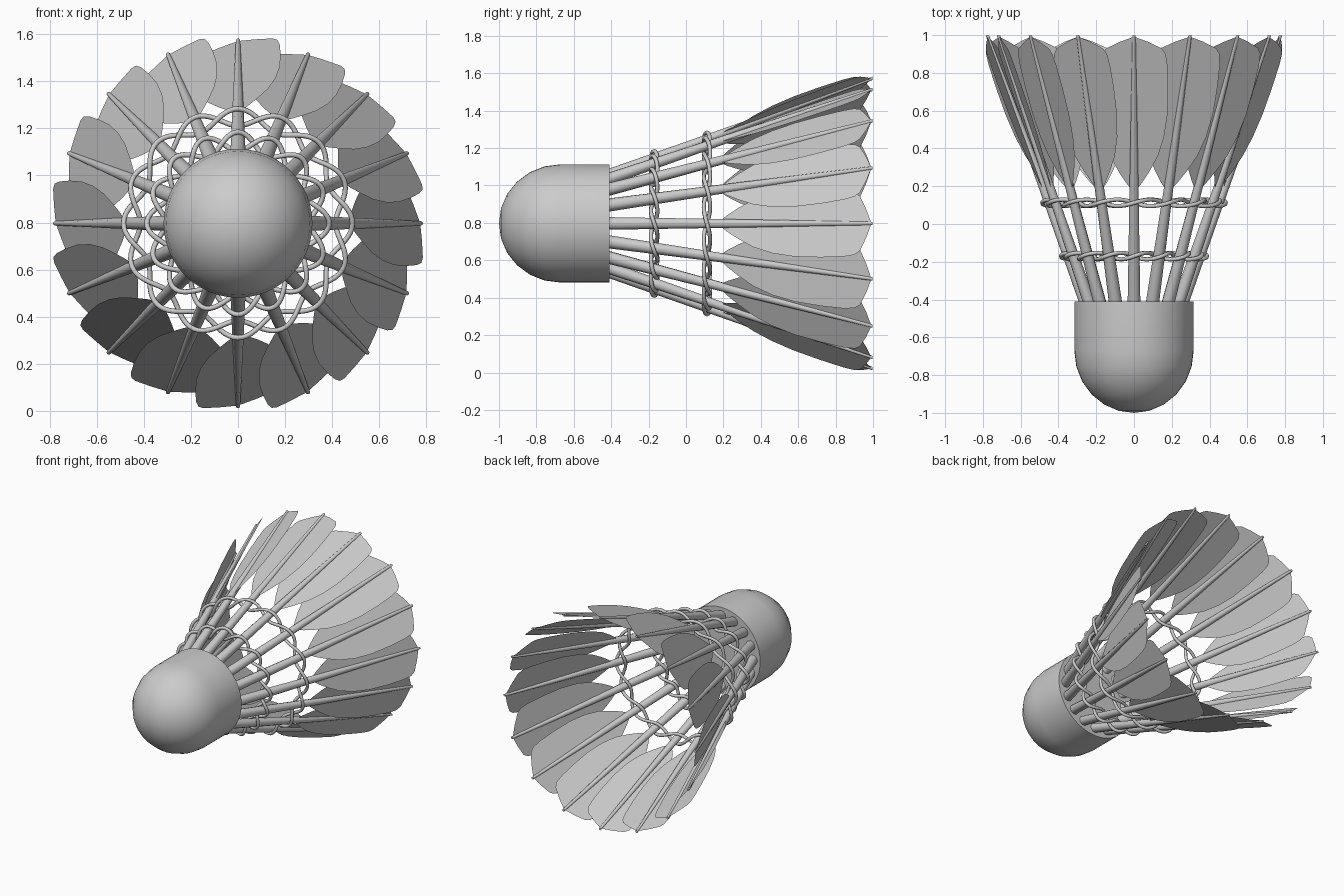
import bpy, bmesh
from math import sin, cos, pi, radians

if "Cube" in bpy.data.objects:
    bpy.data.objects.remove(bpy.data.objects["Cube"])

N = 16            # feathers around the skirt
ZC = 0.797        # height of the central axis
TWIST = radians(13)


def point(a, radius, y, side=0.0):
    """Point at angle a round the axis, pushed sideways along the tangent."""
    return (radius * sin(a) + side * cos(a), y, ZC + radius * cos(a) - side * sin(a))


def shaft_radius(y):
    return 0.258 + (y + 0.41) * 0.368


def finish(bm, name, angle=40):
    bmesh.ops.recalc_face_normals(bm, faces=bm.faces)
    me = bpy.data.meshes.new(name)
    bm.to_mesh(me)
    bm.free()
    ob = bpy.data.objects.new(name, me)
    bpy.context.collection.objects.link(ob)
    bpy.ops.object.select_all(action='DESELECT')
    ob.select_set(True)
    bpy.context.view_layer.objects.active = ob
    bpy.ops.object.shade_smooth_by_angle(angle=radians(angle))
    return ob


def skin(bm, rings, closed=False):
    """Bridge equal rings of vertices; cap the ends of open tubes."""
    n = len(rings[0])
    last = len(rings) if closed else len(rings) - 1
    for i in range(last):
        p, q = rings[i], rings[(i + 1) % len(rings)]
        for j in range(n):
            k = (j + 1) % n
            bm.faces.new((p[j], p[k], q[k], q[j]))
    if not closed:
        bm.faces.new(rings[0])
        bm.faces.new(rings[-1])


# cork: cylinder with a rounded nose
bm = bmesh.new()
R, SEG = 0.316, 48
profile = [(-0.41, R)] + [(-0.67 - 0.33 * sin(t * pi / 12), R * cos(t * pi / 12)) for t in range(6)]
rings = [[bm.verts.new(point(2 * pi * j / SEG, r, y)) for j in range(SEG)] for y, r in profile]
nose = bm.verts.new((0, -1, ZC))
for i in range(len(rings) - 1):
    for j in range(SEG):
        k = (j + 1) % SEG
        bm.faces.new((rings[i][j], rings[i][k], rings[i + 1][k], rings[i + 1][j]))
for j in range(SEG):
    bm.faces.new((rings[-1][j], rings[-1][(j + 1) % SEG], nose))
bm.faces.new(rings[0])
finish(bm, "cork")

# feathers: tapered shaft plus a flat vane twisted about it
vane = [(0.17, 0.004), (0.22, 0.045), (0.28, 0.085), (0.36, 0.13), (0.46, 0.163), (0.58, 0.182),
        (0.72, 0.186), (0.84, 0.182), (0.90, 0.172), (0.93, 0.15), (0.965, 0.075), (0.99, 0.004)]
for i in range(N):
    a = 2 * pi * i / N
    bm = bmesh.new()
    rings = []
    for y, t in ((-0.45, 0.036), (0.3, 0.023), (0.998, 0.009)):
        rings.append([bm.verts.new(point(a, shaft_radius(y) + t * cos(2 * pi * j / 10), y,
                                         t * sin(2 * pi * j / 10))) for j in range(10)])
    skin(bm, rings)
    finish(bm, f"feather_shaft_{i + 1}")

    bm = bmesh.new()
    rows = [[bm.verts.new(point(a, shaft_radius(y) + s * w * sin(TWIST), y, s * w * cos(TWIST)))
             for s in (-1, 0, 1)] for y, w in vane]
    for p, q in zip(rows, rows[1:]):
        for j in range(2):
            bm.faces.new((p[j], p[j + 1], q[j + 1], q[j]))
    finish(bm, f"feather_vane_{i + 1}")

# two binding rings, each a pair of threads woven round the shafts
for label, yb, wave in (("front", -0.17, 0.041), ("back", 0.112, 0.036)):
    for strand, s in (("a", 1), ("b", -1)):
        cu = bpy.data.curves.new(f"{label}_thread_{strand}", 'CURVE')
        cu.dimensions = '3D'
        cu.bevel_depth = 0.011
        cu.bevel_resolution = 2
        sp = cu.splines.new('POLY')
        count = N * 10
        sp.points.add(count - 1)
        for k in range(count):
            a = 2 * pi * k / count
            r = shaft_radius(yb) + s * wave * cos(a * N / 2)
            sp.points[k].co = (*point(a, r, yb + s * 0.017 * sin(a * N / 2)), 1)
        sp.use_cyclic_u = True
        sp.use_smooth = True
        bpy.context.collection.objects.link(bpy.data.objects.new(f"{label}_thread_{strand}", cu))
